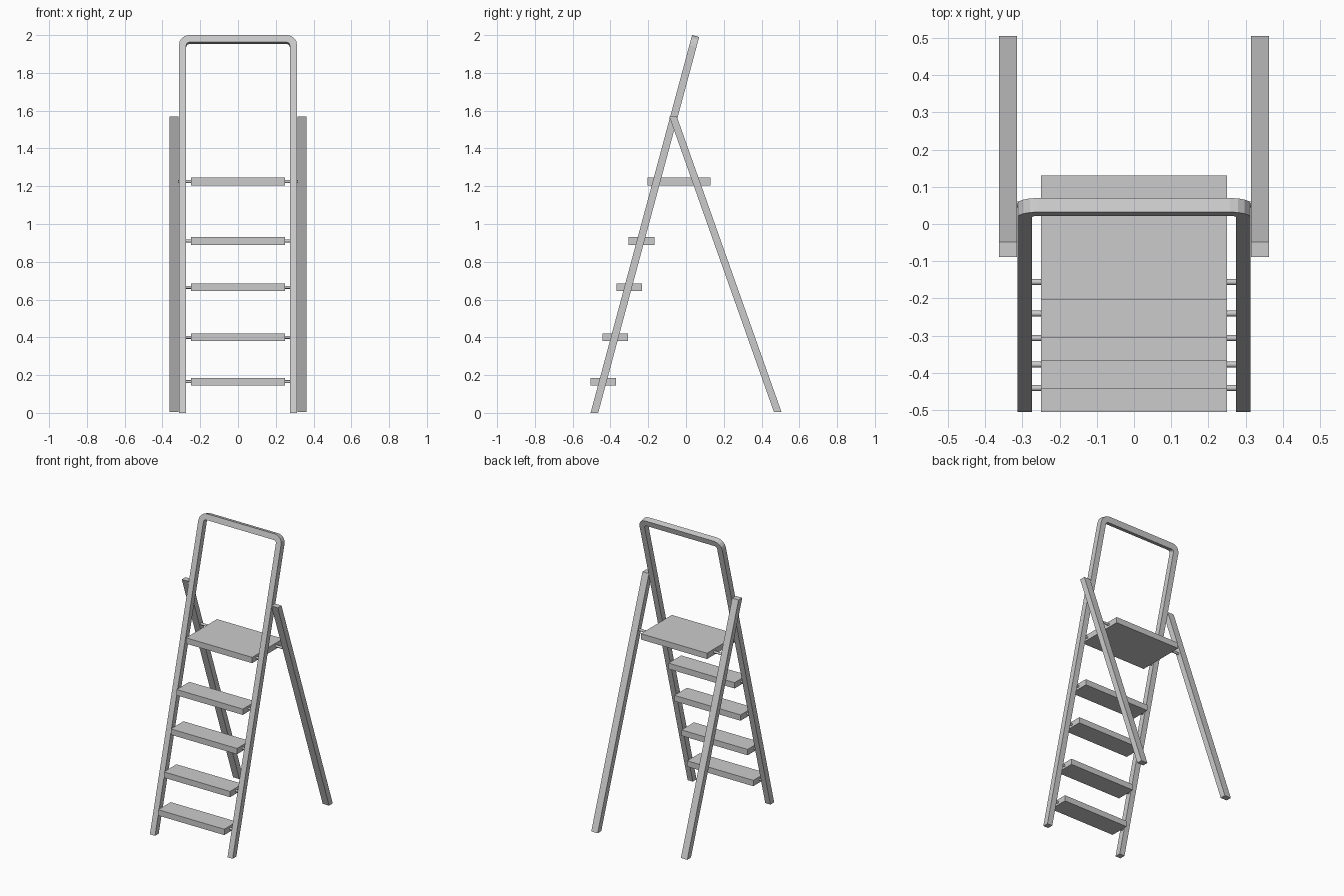
import bpy, bmesh
from math import sin, cos, pi, atan2
from mathutils import Vector

if "Cube" in bpy.data.objects:
    bpy.data.objects.remove(bpy.data.objects["Cube"])


def make_object(name, bm):
    bmesh.ops.recalc_face_normals(bm, faces=bm.faces)
    mesh = bpy.data.meshes.new(name)
    bm.to_mesh(mesh)
    bm.free()
    ob = bpy.data.objects.new(name, mesh)
    bpy.context.collection.objects.link(ob)
    return ob


def loft(name, rings):
    """Join four-sided (or n-sided) rings into a capped tube."""
    bm = bmesh.new()
    vs = [[bm.verts.new(p) for p in r] for r in rings]
    n = len(vs[0])
    for a, b in zip(vs, vs[1:]):
        for i in range(n):
            j = (i + 1) % n
            bm.faces.new((a[i], a[j], b[j], b[i]))
    bm.faces.new(vs[0])
    bm.faces.new(vs[-1])
    return make_object(name, bm)


def box(name, x0, x1, y0, y1, z0, z1):
    ring = [(x0, y0), (x1, y0), (x1, y1), (x0, y1)]
    return loft(name, [[(x, y, z) for x, y in ring] for z in (z0, z1)])


def rod(name, x0, x1, y, z, r=0.008, sides=12):
    angles = [2 * pi * i / sides for i in range(sides)]
    ob = loft(name, [[(x, y + r * cos(a), z + r * sin(a)) for a in angles] for x in (x0, x1)])
    for p in ob.data.polygons:
        p.use_smooth = len(p.vertices) == 4
    return ob


# Front frame: square tube bent into a tilted, upside-down U
FOOT_Y, TOP_Y, TOP_Z = -0.485, 0.051, 1.995
TILT = atan2(TOP_Y - FOOT_Y, TOP_Z)
LENGTH = TOP_Z / cos(TILT)
HALF_W, TUBE, BEND = 0.313, 0.039, 0.055
along = Vector((0, sin(TILT), cos(TILT)))
across = Vector((0, cos(TILT), -sin(TILT)))
foot = Vector((0, FOOT_Y, 0))


def frame_point(x, s, d):
    return foot + Vector((x, 0, 0)) + along * s + across * d


def frame_y(z):
    return FOOT_Y + z * (TOP_Y - FOOT_Y) / TOP_Z


def foot_ring(side):
    outer, inner = side * HALF_W, side * (HALF_W - TUBE)
    d = TUBE / 2 / cos(TILT)
    return [(outer, FOOT_Y - d, 0), (outer, FOOT_Y + d, 0),
            (inner, FOOT_Y + d, 0), (inner, FOOT_Y - d, 0)]


def bend_ring(side, a):
    cx, cs = HALF_W - BEND, LENGTH - BEND
    pts = []
    for r, d in ((BEND, -1), (BEND, 1), (BEND - TUBE, 1), (BEND - TUBE, -1)):
        pts.append(frame_point(side * (cx + r * cos(a)), cs + r * sin(a), d * TUBE / 2))
    return pts


STEPS = 4
bend = [pi / 2 * i / STEPS for i in range(STEPS + 1)]
rings = [foot_ring(1)] + [bend_ring(1, a) for a in bend]
rings += [bend_ring(-1, a) for a in reversed(bend)] + [foot_ring(-1)]
loft("front_frame", rings)

# Rear legs: leaning bars with level-cut ends
for side, label in ((-1, "left"), (1, "right")):
    x0, x1 = side * 0.315, side * 0.363
    loft("rear_leg_" + label, [
        [(x0, y, z), (x1, y, z), (x1, y + 0.04, z), (x0, y + 0.04, z)]
        for y, z in ((0.465, 0.006), (-0.089, 1.57))])

# Treads with short support rods to the frame
treads = [("tread_1", -0.505, -0.37, 0.165), ("tread_2", -0.443, -0.308, 0.40),
          ("tread_3", -0.368, -0.232, 0.665), ("tread_4", -0.305, -0.168, 0.91),
          ("platform", -0.204, 0.13, 1.225)]
for name, y0, y1, z in treads:
    box(name, -0.25, 0.25, y0, y1, z - 0.02, z + 0.02)
    for side, label in ((-1, "left"), (1, "right")):
        rod(f"{name}_rod_{label}", side * 0.24, side * 0.29, frame_y(z), z)

# Rods from the platform to the rear legs
for side, label in ((-1, "left"), (1, "right")):
    rod("platform_rear_rod_" + label, side * 0.24, side * 0.325, 0.053, 1.225)
